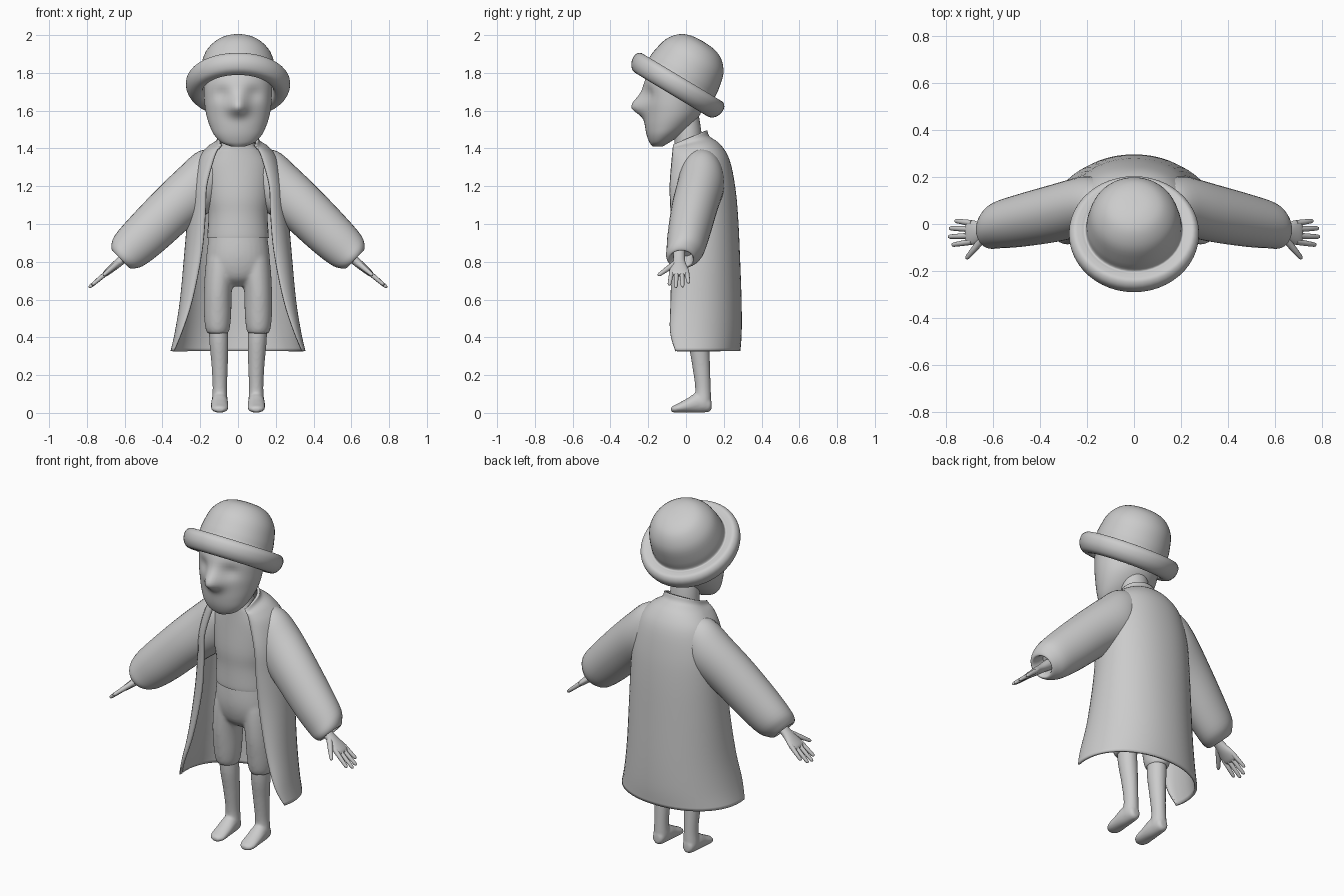
import bpy, bmesh, math
from mathutils import Vector as V

if "Cube" in bpy.data.objects:
    bpy.data.objects.remove(bpy.data.objects["Cube"])

X, Y, Z = V((1, 0, 0)), V((0, 1, 0)), V((0, 0, 1))


def spline(rows, k):
    """Catmull-Rom interpolation through rows of numbers, k steps per span."""
    out = []
    for i in range(len(rows) - 1):
        p = [rows[max(0, min(len(rows) - 1, i + j))] for j in (-1, 0, 1, 2)]
        for s in range(k):
            t = s / k
            out.append([b + 0.5 * t * (c - a + t * (2*a - 5*b + 4*c - d + t * (3*(b - c) + d - a)))
                        for a, b, c, d in zip(*p)])
    return out + [list(rows[-1])]


def skin(name, rings, closed=True, caps=(True, True), mirror=False, thick=0):
    """Bridge equal rings of points into a smooth surface."""
    bm = bmesh.new()
    vs = [[bm.verts.new(p) for p in r] for r in rings]
    n = len(rings[0])
    for a, b in zip(vs, vs[1:]):
        for i in range(n if closed else n - 1):
            j = (i + 1) % n
            bm.faces.new((a[i], a[j], b[j], b[i]))
    if closed and caps[0]:
        bm.faces.new(vs[0])
    if closed and caps[1]:
        bm.faces.new(vs[-1])
    bmesh.ops.recalc_face_normals(bm, faces=bm.faces)
    me = bpy.data.meshes.new(name)
    bm.to_mesh(me)
    bm.free()
    ob = bpy.data.objects.new(name, me)
    bpy.context.collection.objects.link(ob)
    if thick:
        m = ob.modifiers.new("thickness", 'SOLIDIFY')
        m.thickness, m.offset = thick, 0
    if mirror:
        ob.modifiers.new("mirror", 'MIRROR')
    bpy.ops.object.select_all(action='DESELECT')
    ob.select_set(True)
    bpy.context.view_layer.objects.active = ob
    bpy.ops.object.shade_smooth_by_angle(angle=math.radians(50))
    return ob


def blend(parts, voxel, smooth):
    """Join closed overlapping parts into one smoothly blended skin."""
    bpy.ops.object.select_all(action='DESELECT')
    for p in parts:
        p.select_set(True)
    bpy.context.view_layer.objects.active = parts[0]
    bpy.ops.object.join()
    m = parts[0].modifiers.new("fuse", 'REMESH')
    m.mode, m.voxel_size, m.use_smooth_shade = 'VOXEL', voxel, True
    m = parts[0].modifiers.new("soften", 'SMOOTH')
    m.factor, m.iterations = .5, smooth


def ring(c, u, v, n=32):
    return [c + u * math.cos(a) + v * math.sin(a)
            for a in (2 * math.pi * i / n for i in range(n))]


def stack(rows, k=4, n=32):
    """Horizontal ellipses from rows: z, half width, front y, back y."""
    return [ring(V((0, (f + b) / 2, z)), X * w, Y * (b - f) / 2, n)
            for z, w, f, b in spline(rows, k)]


# Head with nose bump and shallow eye sockets
head = stack([(1.41, .035, -.175, -.125), (1.43, .085, -.192, -.09), (1.47, .125, -.208, -.03),
              (1.52, .15, -.217, .03), (1.58, .168, -.22, .075), (1.65, .178, -.222, .095),
              (1.75, .18, -.22, .12), (1.85, .16, -.17, .12), (1.9, .1, -.12, .08)], 6, 64)
for r in head:
    for p in r:
        if p.y < -.08:
            h = (p.z - 1.62) / (.065 if p.z > 1.62 else .045)
            p.y -= .068 * math.exp(-h * h - (p.x / .05) ** 2)
            p.y += .018 * math.exp(-((p.z - 1.69) / .04) ** 2 - ((abs(p.x) - .085) / .045) ** 2)
skin("head", head)

# Hat: tilted lathe profile (radius, height)
tilt = math.radians(31)
axis, perp = V((0, math.sin(tilt), math.cos(tilt))), V((0, math.cos(tilt), -math.sin(tilt)))
hat_c = V((0, -.05, 1.728))
profile = [(.002, .277), (.07, .271), (.13, .245), (.178, .185), (.199, .1), (.205, .052),
           (.225, .053), (.255, .055), (.275, .03), (.271, -.012), (.245, -.045), (.205, -.05),
           (.188, -.03), (.185, .04)]
skin("hat", [ring(hat_c + axis * h, X * r, perp * r, 48) for r, h in spline(profile, 4)],
     caps=(True, False))

# Neck and shirt
skin("shirt", stack([(1.62, .07, -.06, .06), (1.5, .08, -.06, .08), (1.42, .088, -.06, .09),
                     (1.38, .13, -.06, .13), (1.3, .175, -.065, .17), (1.15, .173, -.075, .19),
                     (1.05, .157, -.07, .18), (.95, .162, -.07, .185), (.925, .163, -.068, .185)]))

# Trousers: hips blended with both legs
trousers = [skin("trousers", stack([(.97, .15, -.058, .17), (.85, .166, -.065, .185),
                                    (.77, .168, -.055, .18), (.71, .13, -.03, .15), (.67, .06, .02, .09)]))]


def limb(name, rows):
    """Vertical limb on each side from rows: z, x, y, half width, half depth."""
    return [skin(name, [ring(V((s * x, y, z)), X * a, Y * b) for z, x, y, a, b in spline(rows, 4)])
            for s in (-1, 1)]


trousers += limb("trouser_leg", [(.92, .075, .06, .06, .08), (.8, .091, .06, .078, .1),
                                 (.65, .106, .06, .074, .1), (.52, .108, .06, .072, .085),
                                 (.45, .108, .062, .065, .075), (.42, .107, .064, .055, .064)])
blend(trousers, .009, 8)

# Lower legs blended with feet (heel to toe: y, centre z, half width, half height)
legs = limb("lower_legs", [(.46, .105, .064, .05, .056), (.37, .101, .068, .05, .055),
                           (.25, .097, .08, .043, .047), (.13, .096, .09, .038, .041),
                           (.06, .097, .088, .042, .045), (.03, .097, .086, .038, .04)])
feet = [(.135, .04, .018, .022), (.12, .045, .034, .04), (.06, .053, .044, .053), (0, .037, .046, .036),
        (-.045, .025, .045, .024), (-.07, .02, .033, .017), (-.08, .018, .015, .009)]
for s in (-1, 1):
    legs.append(skin("foot", [ring(V((.097 * s, y, z)), X * a, Z * b) for y, z, a, b in spline(feet, 4)]))
blend(legs, .007, 6)

# Open coat: z, half width, front edge x, front y, side y, back y, collar tilt
coat_rows = [(1.447, .102, .085, -.06, .02, .105, .45), (1.42, .115, .1, -.065, .02, .122, .3),
             (1.395, .16, .11, -.065, .06, .18, .1), (1.335, .21, .13, -.07, .08, .225, 0),
             (1.2, .245, .165, -.08, .085, .253, 0), (1.05, .26, .172, -.075, .08, .268, 0),
             (.85, .277, .19, -.07, .06, .278, 0), (.6, .3, .24, -.075, .03, .287, 0),
             (.43, .327, .295, -.078, .01, .288, 0), (.327, .35, .338, -.05, .01, .281, 0)]
coat = []
for z, w, xe, ye, yc, yb, tl in spline(coat_rows, 4):
    half = []
    for i in range(9):
        a = i / 8 * math.pi / 2
        half.append((xe + (w - xe) * math.sin(a), yc - (yc - ye) * math.cos(a)))
    for i in range(1, 15):
        a = i / 14 * math.pi / 2
        half.append((w * max(0, math.cos(a)) ** .95, yc + (yb - yc) * math.sin(a) ** .95))
    pts = half + [(-x, y) for x, y in half[-2::-1]]
    coat.append([V((x, y, z + tl * y)) for x, y in pts])
skin("coat", coat, closed=False, thick=.014)

# Sleeves: x, y, z, radius across, radius in depth, lean of the ring
sleeve = [(.1, .085, 1.275, .12, .1, 2), (.155, .083, 1.25, .145, .115, 20), (.22, .075, 1.19, .142, .125, 36),
          (.34, .045, 1.085, .133, .122, 44), (.48, .015, .95, .125, .112, 44),
          (.57, -.003, .865, .112, .1, 44), (.607, -.02, .83, .09, .085, 44), (.622, -.025, .815, .064, .066, 44),
          (.605, -.02, .832, .052, .055, 44), (.57, -.01, .865, .05, .052, 44)]
rings = []
for x, y, z, a, b, lean in spline(sleeve, 4):
    t = math.radians(lean)
    rings.append(ring(V((x, y, z)), V((math.sin(t), 0, math.cos(t))) * a, Y * b))
skin("sleeves", rings, mirror=True)

# Hands: palm plus tapered fingers along the arm direction
d, nrm, wrist = V((.764, 0, -.645)), V((.645, 0, .764)), V((.615, -.036, .81))
palm = [(-.06, .032, .03), (0, .031, .024), (.04, .037, .022), (.08, .05, .019), (.115, .052, .015),
        (.128, .04, .008)]
skin("palms", [ring(wrist + d * s, nrm * b, Y * a) for s, a, b in spline(palm, 3)], mirror=True)


def finger(name, s0, y0, s1, y1, r0, r1):
    p, q = wrist + d * s0 + Y * y0, wrist + d * s1 + Y * y1
    side = (q - p).normalized().cross(nrm)
    rows = [(0, r0), (.5, (r0 + r1) / 2), (.9, r1), (.97, r1 * .7), (1, r1 * .2)]
    skin(name, [ring(p.lerp(q, t), nrm * r, side * r, 12) for t, r in rows], mirror=True)


for nm, y0, y1, s1 in (("little", .039, .05, .19), ("ring", .014, .018, .222),
                       ("middle", -.014, -.018, .228), ("index", -.039, -.053, .207)):
    finger(nm + "_fingers", .095, y0, s1, y1, .0135, .0095)
finger("thumbs", .03, -.022, .128, -.112, .017, .01)
